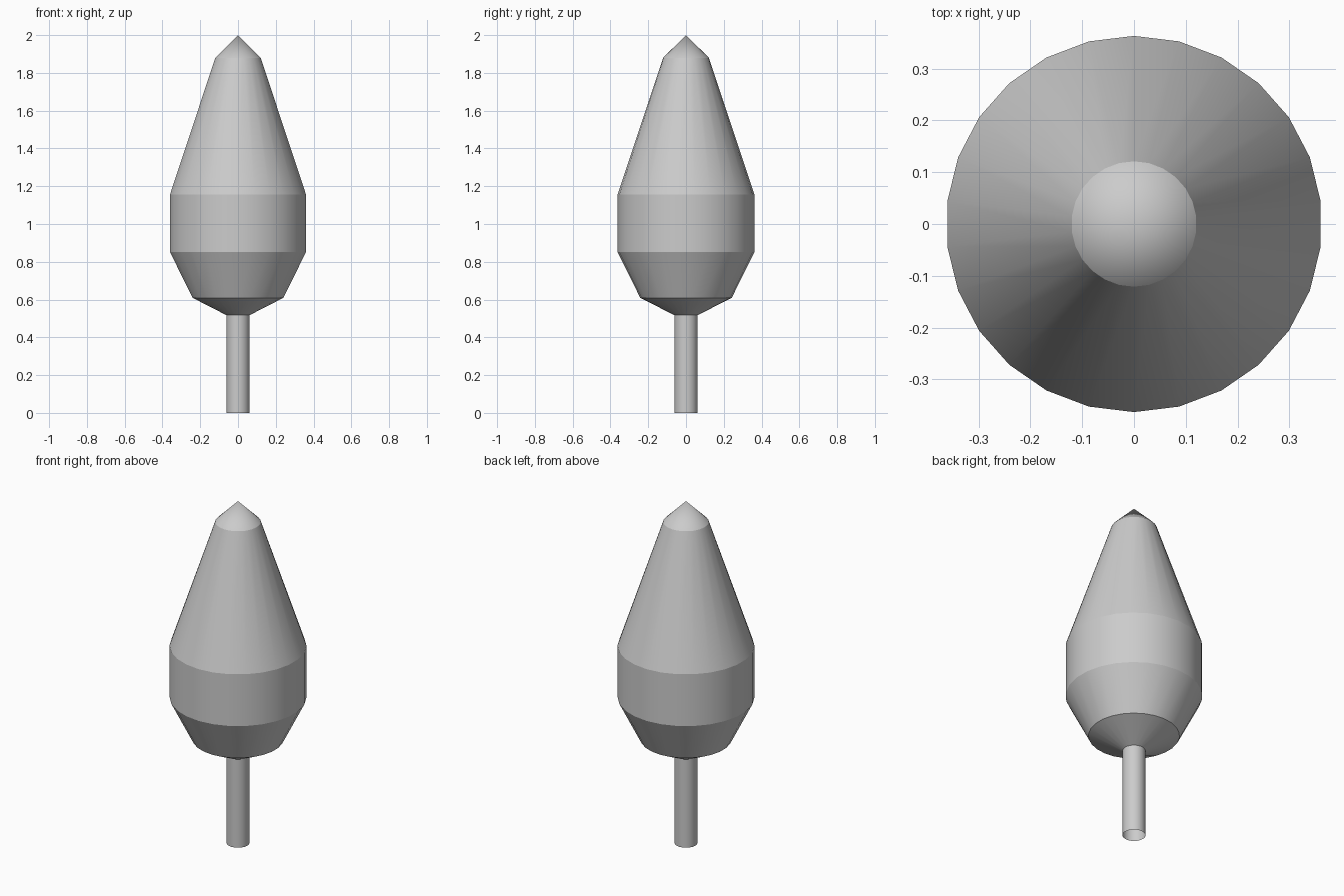
import bpy
import bmesh
import math

SIDES = 26

default = bpy.data.objects.get("Cube")
if default:
    bpy.data.objects.remove(default, do_unlink=True)

# Single plain grey material
grey = bpy.data.materials.new("light_grey")
grey.use_nodes = True
colour = (0.6, 0.6, 0.6, 1.0)
grey.diffuse_color = colour
grey.node_tree.nodes["Principled BSDF"].inputs["Base Color"].default_value = colour


def lathe(name, profile):
    """Revolve a (radius, height) profile around z, with crisp rings."""
    bm = bmesh.new()
    verts = [bm.verts.new((0, -r, z)) for r, z in profile]
    edges = [bm.edges.new(pair) for pair in zip(verts, verts[1:])]
    bmesh.ops.spin(bm, geom=verts + edges, cent=(0, 0, 0), axis=(0, 0, 1),
                   angle=math.tau, steps=SIDES)
    bmesh.ops.remove_doubles(bm, verts=bm.verts, dist=0.0005)
    bmesh.ops.recalc_face_normals(bm, faces=bm.faces)
    # An open shell may be oriented inward: make it face away from the axis
    if sum(f.normal.x * f.calc_center_median().x for f in bm.faces) < 0:
        bmesh.ops.reverse_faces(bm, faces=bm.faces)
    mesh = bpy.data.meshes.new(name)
    bm.to_mesh(mesh)
    bm.free()
    mesh.materials.append(grey)
    obj = bpy.data.objects.new(name, mesh)
    bpy.context.collection.objects.link(obj)
    bpy.ops.object.select_all(action="DESELECT")
    obj.select_set(True)
    bpy.context.view_layer.objects.active = obj
    bpy.ops.object.shade_smooth_by_angle(angle=math.radians(16))
    return obj


# Stem: a tube open at the foot
STEM_RADIUS, STEM_TOP = 0.061, 0.517
lathe("stem", [(STEM_RADIUS, 0), (STEM_RADIUS, STEM_TOP)])

# Body: underside, flare, straight band, long taper and pointed tip
lathe("body", [(STEM_RADIUS, STEM_TOP), (0.242, 0.609), (0.363, 0.852),
               (0.363, 1.155), (0.121, 1.88), (0, 2.0)])
